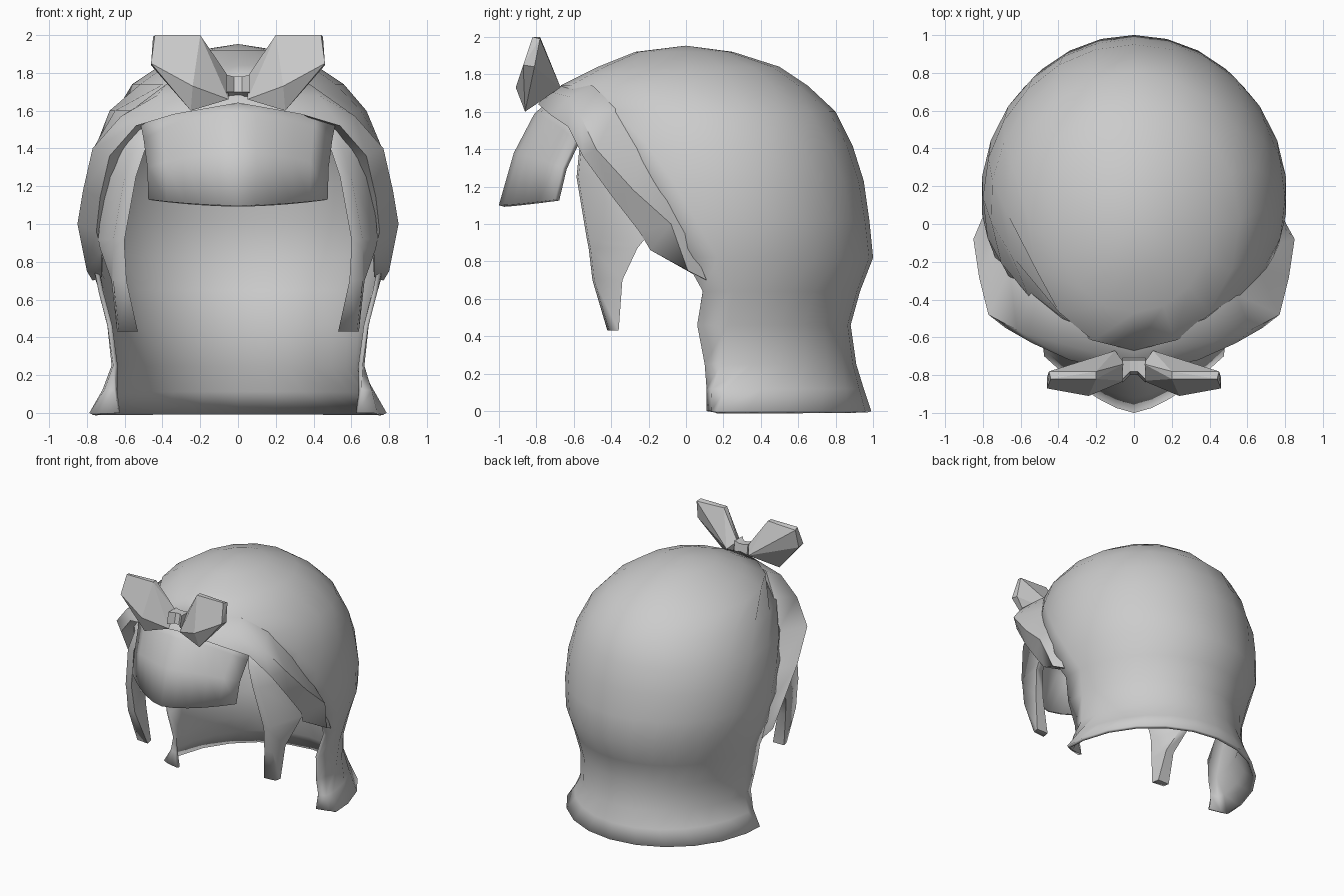
import bpy, bmesh, math

cube = bpy.data.objects.get("Cube")
if cube:
    bpy.data.objects.remove(cube, do_unlink=True)

grey = bpy.data.materials.new("plain grey")
grey.use_nodes = True
COLOUR = (0.6, 0.6, 0.6, 1)
grey.diffuse_color = COLOUR
grey.node_tree.nodes["Principled BSDF"].inputs["Base Color"].default_value = COLOUR


def finish(name, bm, smooth=None, thickness=0.0):
    bmesh.ops.recalc_face_normals(bm, faces=bm.faces)
    mesh = bpy.data.meshes.new(name)
    bm.to_mesh(mesh)
    bm.free()
    mesh.materials.append(grey)
    obj = bpy.data.objects.new(name, mesh)
    bpy.context.collection.objects.link(obj)
    if thickness:
        mod = obj.modifiers.new("thickness", 'SOLIDIFY')
        mod.thickness = thickness
        mod.offset = -1
    if smooth:
        bpy.ops.object.select_all(action='DESELECT')
        obj.select_set(True)
        bpy.context.view_layer.objects.active = obj
        bpy.ops.object.shade_smooth_by_angle(angle=math.radians(smooth))


def loft(rows, closed=False, caps=False):
    """Skin a list of equally long rows of points."""
    bm = bmesh.new()
    grid = [[bm.verts.new(p) for p in row] for row in rows]
    n = len(grid[0])
    for a, b in zip(grid, grid[1:]):
        for i in range(n if closed else n - 1):
            j = (i + 1) % n
            bm.faces.new((a[i], a[j], b[j], b[i]))
    if caps:
        bm.faces.new(grid[0])
        bm.faces.new(grid[-1])
    bmesh.ops.remove_doubles(bm, verts=bm.verts, dist=0.0005)
    return bm


def mirrored(p):
    return (-p[0], p[1], p[2])


# Hair shell: height, half width, centre y, front radius, back y, front edge y
SHELL = [
    (0.00, 0.79, 0.17, 0.10, 0.99, 0.11),
    (0.12, 0.72, 0.16, 0.12, 0.95, 0.11),
    (0.25, 0.67, 0.15, 0.30, 0.91, 0.10),
    (0.46, 0.695, 0.15, 0.80, 0.88, 0.06),
    (0.64, 0.74, 0.15, 0.80, 0.93, 0.09),
    (0.82, 0.79, 0.15, 0.80, 1.00, -0.01),
    (1.02, 0.81, 0.15, 0.82, 0.98, -0.14),
    (1.23, 0.80, 0.13, 0.82, 0.95, -0.27),
    (1.42, 0.76, 0.10, 0.80, 0.89, -0.40),
    (1.60, 0.68, 0.06, 0.77, 0.80, -0.55),
    (1.74, 0.56, 0.02, 0.69, 0.65, -0.67),
    (1.84, 0.41, 0.00, 0.47, 0.50, -0.47),
    (1.92, 0.21, 0.00, 0.27, 0.25, -0.27),
    (1.953, 0.0, 0.00, 0.00, 0.00, 0.0),
]
STEPS = 16
rows = []
for z, w, c, front, back, edge in SHELL:
    start = math.acos(min(1, (c - edge) / front)) if front else 0
    row = []
    for i in range(STEPS + 1):
        a = start + (2 * math.pi - 2 * start) * i / STEPS
        reach = front if math.cos(a) > 0 else back - c
        row.append((w * math.sin(a), c - reach * math.cos(a), z))
    rows.append(row)
finish("hair_shell", loft(rows), 60, 0.025)

# Headband: inner top, outer middle, lower front, inside
BAND = [
    [(0, -0.65, 1.745), (0, -0.74, 1.71), (0, -0.79, 1.64), (0, -0.62, 1.64)],
    [(0.38, -0.50, 1.74), (0.43, -0.62, 1.68), (0.34, -0.72, 1.58), (0.32, -0.52, 1.60)],
    [(0.54, -0.37, 1.62), (0.62, -0.56, 1.57), (0.54, -0.63, 1.52), (0.46, -0.42, 1.52)],
    [(0.66, -0.24, 1.41), (0.77, -0.48, 1.40), (0.68, -0.55, 1.36), (0.59, -0.34, 1.33)],
    [(0.74, -0.11, 1.17), (0.82, -0.28, 1.18), (0.73, -0.39, 1.14), (0.66, -0.20, 1.12)],
    [(0.77, 0.01, 0.94), (0.85, -0.08, 1.00), (0.75, -0.25, 0.96), (0.71, -0.06, 0.92)],
    [(0.77, 0.11, 0.70), (0.80, 0.01, 0.75), (0.72, -0.19, 0.86), (0.72, 0.06, 0.72)],
]
left = [[mirrored(p) for p in s] for s in reversed(BAND[1:])]
finish("headband", loft(left + BAND, True, True), 55)

# Fringe: half width, then height and depth at the middle and at the sides
FRINGE = [
    (0.52, 1.66, -0.73, 1.55, -0.56),
    (0.50, 1.59, -0.81, 1.45, -0.59),
    (0.48, 1.38, -0.92, 1.30, -0.66),
    (0.475, 1.10, -1.00, 1.13, -0.70),
]
rows = []
for w, zc, yc, zs, ys in FRINGE:
    row = []
    for i in range(-5, 6):
        t = i / 5
        row.append((w * t, yc + (ys - yc) * abs(t) ** 1.5, zc + (zs - zc) * t * t))
    rows.append(row)
finish("fringe", loft(rows), 60, 0.03)

# Side locks: height, front x and y, back x and y, sideways thickness
LOCK = [
    (1.52, 0.47, -0.52, 0.57, -0.42, 0.05),
    (1.40, 0.49, -0.57, 0.61, -0.40, 0.06),
    (1.25, 0.54, -0.585, 0.65, -0.34, 0.06),
    (0.92, 0.60, -0.53, 0.68, -0.22, 0.06),
    (0.87, 0.60, -0.52, 0.67, -0.26, 0.06),
    (0.70, 0.59, -0.50, 0.60, -0.34, 0.07),
    (0.43, 0.53, -0.42, 0.54, -0.36, 0.10),
]
for side, sign in (("left", 1), ("right", -1)):
    rows = []
    for z, xf, yf, xb, yb, t in LOCK:
        rows.append([(sign * xf, yf, z), (sign * (xf + t), yf + 0.01, z),
                     (sign * (xb + t), yb, z), (sign * xb, yb, z)])
    finish(side + "_side_lock", loft(rows, True, True), 80)

# Bow wings
WING = [
    (0.05, -0.74, 1.78), (0.05, -0.83, 1.66), (0.10, -0.67, 1.73),
    (0.20, -0.82, 2.00), (0.20, -0.78, 2.00), (0.44, -0.82, 2.00),
    (0.45, -0.78, 1.99), (0.46, -0.87, 1.85), (0.46, -0.81, 1.84),
    (0.24, -0.91, 1.73), (0.25, -0.86, 1.60),
]
for side, sign in (("left", 1), ("right", -1)):
    bm = bmesh.new()
    for x, y, z in WING:
        bm.verts.new((sign * x, y, z))
    bmesh.ops.convex_hull(bm, input=bm.verts)
    bmesh.ops.dissolve_limit(bm, angle_limit=math.radians(8), verts=bm.verts, edges=bm.edges)
    finish(side + "_bow_wing", bm)

# Bow knot with a pinched middle
rows = []
for x, y, top in ((-0.06, -0.84, 1.79), (-0.02, -0.80, 1.78), (0.02, -0.80, 1.78), (0.06, -0.84, 1.79)):
    rows.append([(x, y, 1.70), (x, y + 0.02, top), (x, -0.72, top), (x, -0.70, 1.66)])
finish("bow_knot", loft(rows, True, True))
